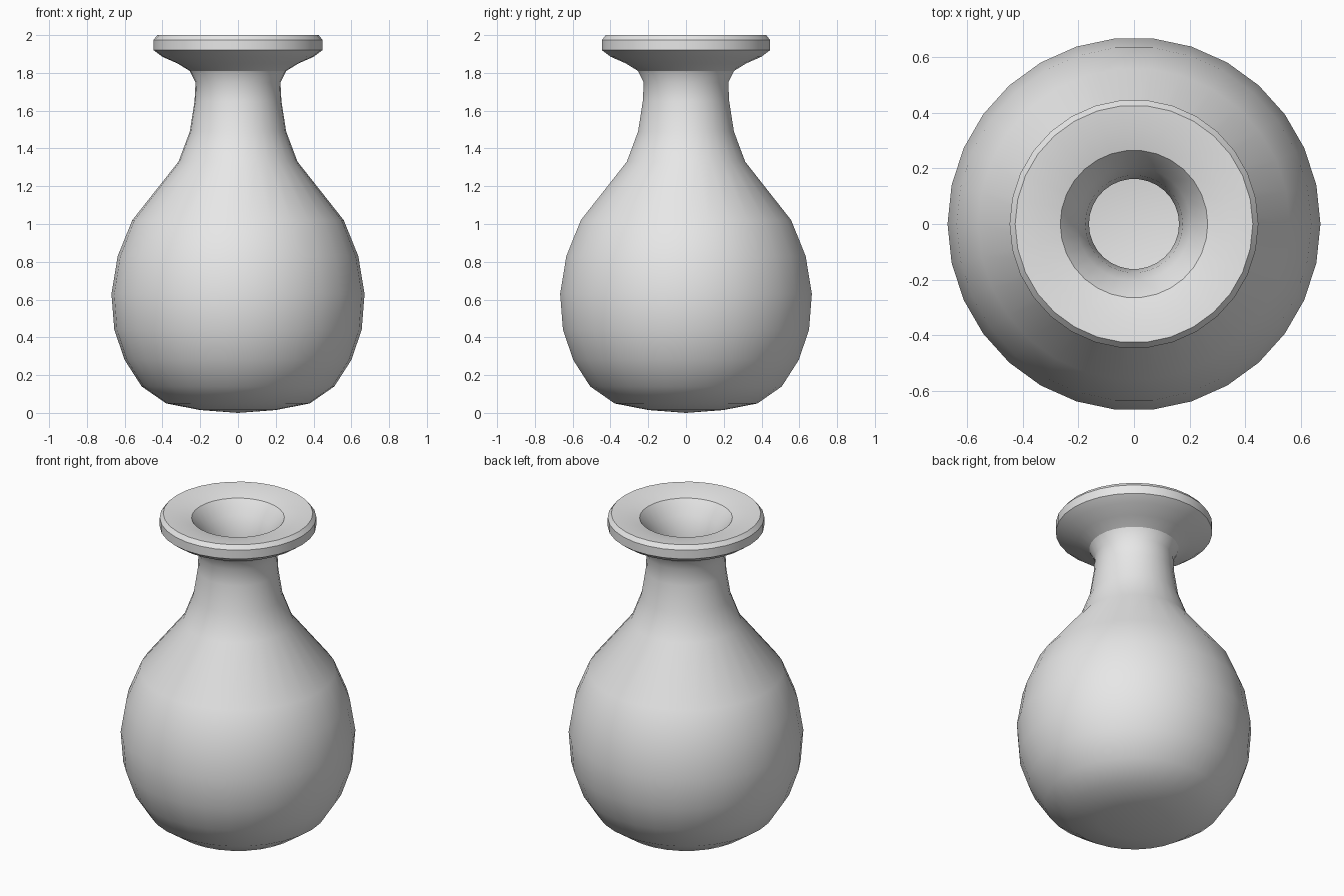
import bpy, bmesh, math

cube = bpy.data.objects.get("Cube")
if cube:
    bpy.data.objects.remove(cube, do_unlink=True)

SIDES = 30

clay = bpy.data.materials.new("grey clay")
clay.use_nodes = True
clay.diffuse_color = (0.8, 0.8, 0.8, 1)
clay.node_tree.nodes["Principled BSDF"].inputs["Base Color"].default_value = (0.8, 0.8, 0.8, 1)

# Outer wall, from the base centre up to the lip
outer = [(0, 0), (0.2, 0.015), (0.38, 0.05), (0.51, 0.14), (0.60, 0.28),
         (0.655, 0.44), (0.67, 0.63), (0.637, 0.83), (0.56, 1.02),
         (0.315, 1.33), (0.255, 1.49), (0.23, 1.65), (0.225, 1.75),
         (0.255, 1.81), (0.32, 1.85), (0.4, 1.885), (0.447, 1.92),
         (0.447, 1.975), (0.427, 2.0)]
# Dished lip, funnel, neck bore and hollow belly, down to the inner floor
inner = [(0.345, 1.992), (0.265, 1.972), (0.205, 1.89), (0.175, 1.8),
         (0.162, 1.7), (0.175, 1.6), (0.2, 1.48), (0.26, 1.31), (0.5, 1.0),
         (0.575, 0.82), (0.605, 0.63), (0.59, 0.45), (0.54, 0.31),
         (0.46, 0.19), (0.35, 0.11), (0.2, 0.075), (0, 0.06)]


def lathe(name, profile, material):
    bm = bmesh.new()
    verts = [bm.verts.new((r, 0, z)) for r, z in profile]
    edges = [bm.edges.new(pair) for pair in zip(verts, verts[1:])]
    bmesh.ops.spin(bm, geom=verts + edges, cent=(0, 0, 0), axis=(0, 0, 1),
                   angle=math.tau, steps=SIDES, use_merge=True)
    bmesh.ops.remove_doubles(bm, verts=bm.verts[:], dist=0.0005)
    bmesh.ops.recalc_face_normals(bm, faces=bm.faces[:])
    mesh = bpy.data.meshes.new(name)
    bm.to_mesh(mesh)
    bm.free()
    mesh.materials.append(material)
    obj = bpy.data.objects.new(name, mesh)
    bpy.context.collection.objects.link(obj)
    return obj


vase = lathe("vase", outer + inner, clay)
bpy.ops.object.select_all(action='DESELECT')
vase.select_set(True)
bpy.context.view_layer.objects.active = vase
bpy.ops.object.shade_smooth_by_angle(angle=math.radians(30))
